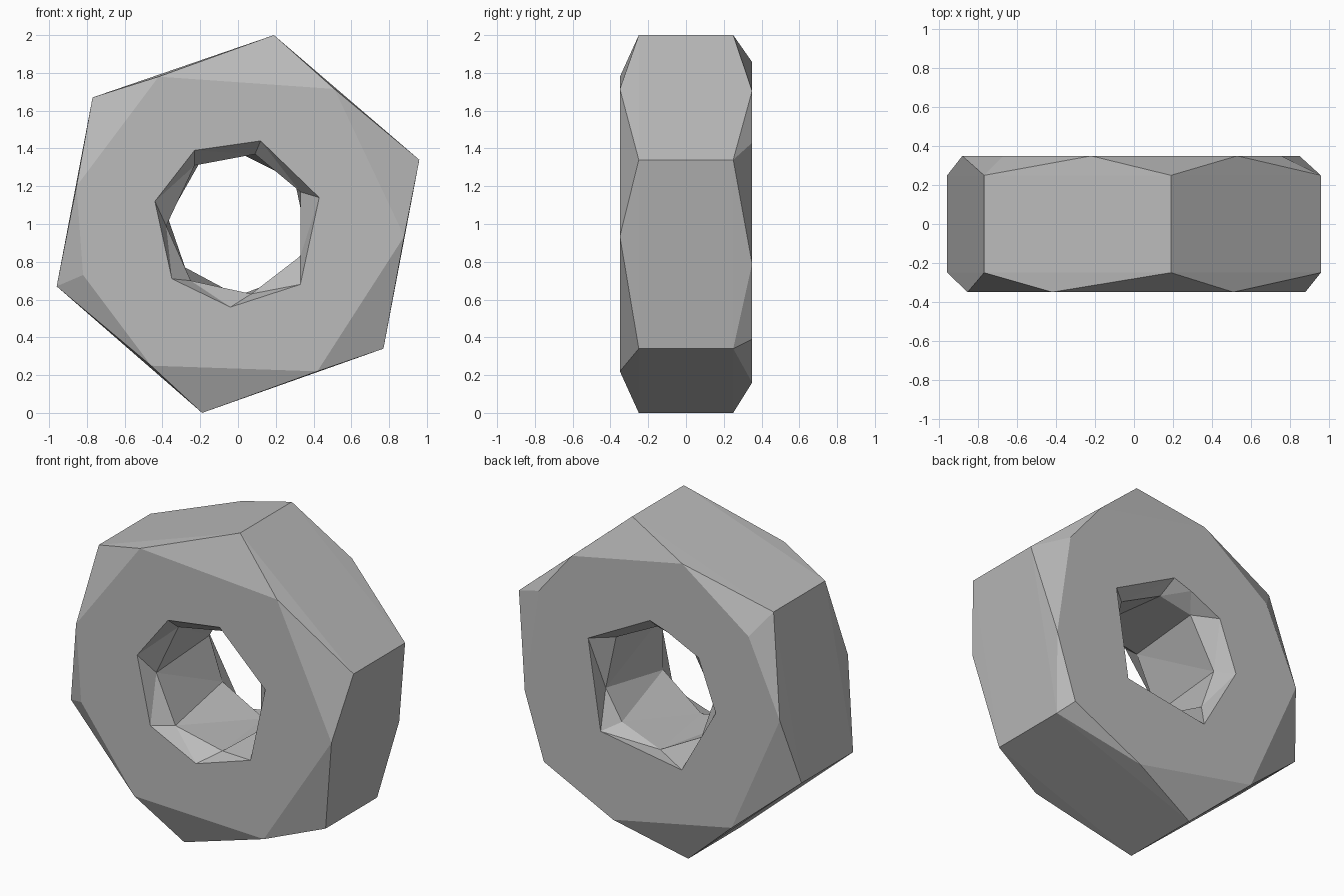
import bpy, bmesh, math

if "Cube" in bpy.data.objects:
    bpy.data.objects.remove(bpy.data.objects["Cube"])

steel = bpy.data.materials.new("steel grey")
steel.diffuse_color = (0.5, 0.5, 0.5, 1)
steel.use_nodes = True
steel.node_tree.nodes["Principled BSDF"].inputs["Base Color"].default_value = steel.diffuse_color

# Cross-section rings as (x, z), each placed at one depth y
HEX = [(0.19, 2.0), (0.96, 1.34), (0.77, 0.34), (-0.19, 0.0), (-0.96, 0.67), (-0.77, 1.67)]
FRONT_RIM = [(-0.42, 1.78), (0.51, 1.715), (0.88, 0.935), (0.42, 0.22),
             (-0.46, 0.25), (-0.82, 0.73), (-0.855, 1.2)]
BACK_RIM = [(0.53, 1.705), (-0.22, 1.857), (-0.67, 1.53), (-0.882, 1.07), (-0.555, 0.325),
            (0.25, 0.16), (0.72, 0.39), (0.85, 0.79), (0.755, 1.43)]
FRONT_HOLE = [(-0.23, 1.39), (0.12, 1.44), (0.43, 1.14), (0.33, 0.68),
              (-0.04, 0.56), (-0.35, 0.71), (-0.44, 1.12)]
BACK_HOLE = [(0.42, 1.23), (0.0, 1.45), (-0.12, 1.41), (-0.33, 1.31),
             (-0.447, 1.0), (-0.216, 0.59), (0.335, 0.68)]
FRONT_BORE = [(-0.23, 1.31), (0.09, 1.37), (0.33, 1.17), (0.33, 0.83),
              (0.07, 0.63), (-0.25, 0.70), (-0.38, 0.99)]
BACK_BORE = [(0.37, 0.9), (0.26, 0.72), (0.0, 0.62), (-0.28, 0.77),
             (-0.37, 1.03), (-0.2, 1.33), (0.02, 1.37), (0.3, 1.23)]

bm = bmesh.new()


def angle(v):
    return math.atan2(v.co.z - 1, v.co.x) % math.tau


def ring(points, y):
    verts = [bm.verts.new((x, y, z)) for x, z in points]
    return sorted(verts, key=angle)


def stitch(a, b):
    """Join two rings with triangles, advancing around the axis by angle."""
    # start ring b at the vertex nearest in angle to the first of ring a
    def gap(v):
        return abs((angle(v) - angle(a[0]) + math.pi) % math.tau - math.pi)
    s = b.index(min(b, key=gap))
    b = b[s:] + b[:s]
    i = j = 0
    while i < len(a) or j < len(b):
        va, vb = a[i % len(a)], b[j % len(b)]
        na, nb = a[(i + 1) % len(a)], b[(j + 1) % len(b)]
        step_a = (na.co - vb.co).length
        step_b = (nb.co - va.co).length
        if j == len(b) or (i < len(a) and step_a <= step_b):
            bm.faces.new((va, na, vb))
            i += 1
        else:
            bm.faces.new((va, nb, vb))
            j += 1


# Closed chain: sides, front chamfer, front face, hole, back face, back chamfer
chain = [ring(HEX, 0.25), ring(HEX, -0.25), ring(FRONT_RIM, -0.35), ring(FRONT_HOLE, -0.35),
         ring(FRONT_BORE, -0.25), ring(BACK_BORE, 0.25), ring(BACK_HOLE, 0.35), ring(BACK_RIM, 0.35)]
for k, current in enumerate(chain):
    stitch(current, chain[(k + 1) % len(chain)])

# Merge flat neighbouring triangles and face everything outwards
bmesh.ops.recalc_face_normals(bm, faces=bm.faces[:])
bmesh.ops.dissolve_limit(bm, angle_limit=math.radians(1), verts=bm.verts[:], edges=bm.edges[:])

mesh = bpy.data.meshes.new("hex_nut")
bm.to_mesh(mesh)
bm.free()
mesh.materials.append(steel)
nut = bpy.data.objects.new("hex_nut", mesh)
bpy.context.collection.objects.link(nut)
